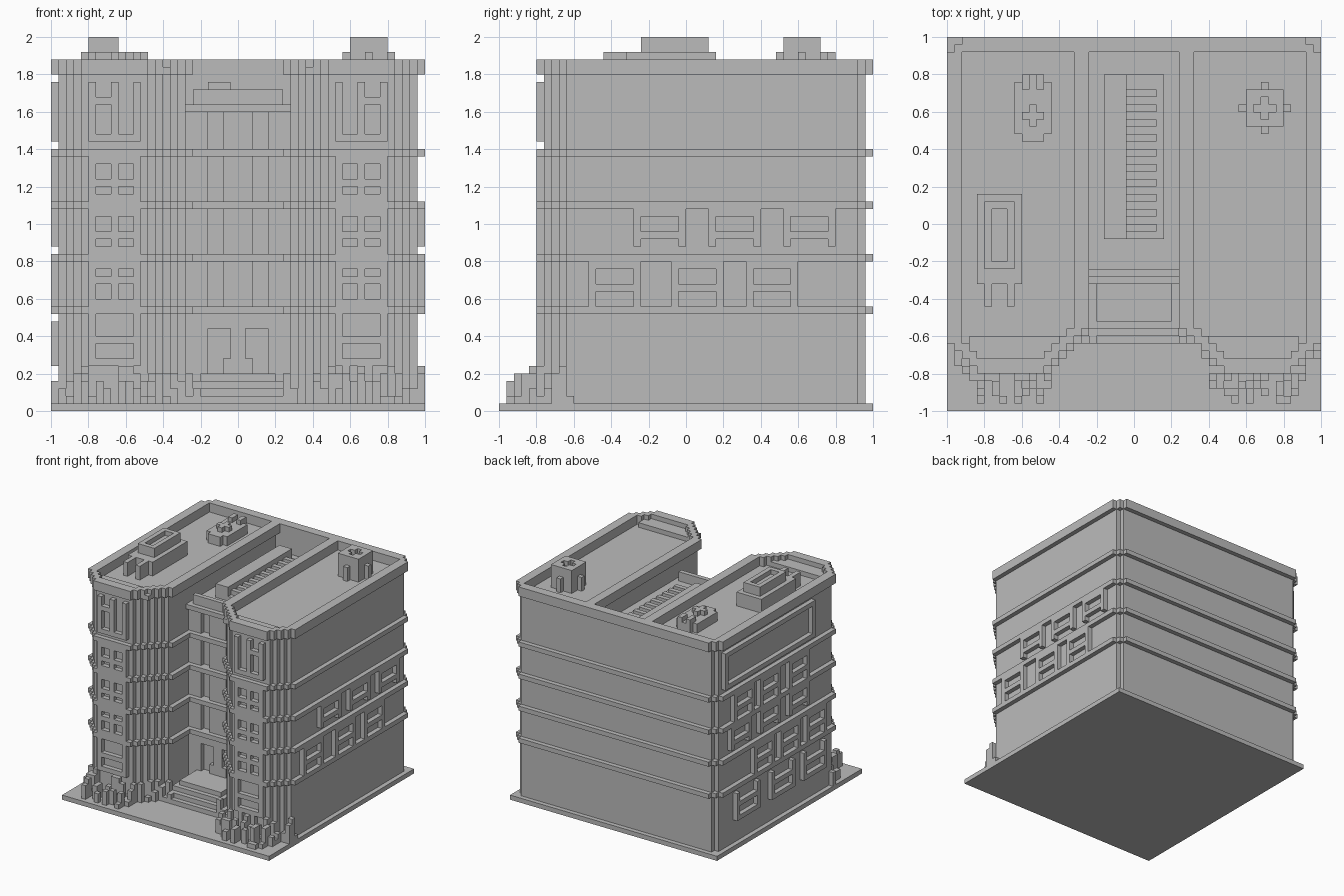
import bpy, bmesh, random

random.seed(4)
U = 0.04  # one block

cube = bpy.data.objects.get("Cube")
if cube:
    bpy.data.objects.remove(cube, do_unlink=True)

stone = bpy.data.materials.new("stone_grey")
stone.use_nodes = True
GREY = (0.5, 0.5, 0.5, 1)
stone.diffuse_color = GREY
stone.node_tree.nodes["Principled BSDF"].inputs["Base Color"].default_value = GREY


def finish(name, bm):
    bmesh.ops.recalc_face_normals(bm, faces=bm.faces)
    bmesh.ops.scale(bm, vec=(U, U, U), verts=bm.verts)
    mesh = bpy.data.meshes.new(name)
    bm.to_mesh(mesh)
    bm.free()
    mesh.materials.append(stone)
    obj = bpy.data.objects.new(name, mesh)
    bpy.context.collection.objects.link(obj)
    return obj


def boxes(name, items, mirror=False):
    """Items are (x0, x1, y0, y1, z0, z1) in blocks."""
    bm = bmesh.new()
    if mirror:
        items = items + [(-b, -a, *rest) for a, b, *rest in items]
    for x0, x1, y0, y1, z0, z1 in items:
        vs = bmesh.ops.create_cube(bm, size=1)["verts"]
        for v in vs:
            v.co.x = x1 if v.co.x > 0 else x0
            v.co.y = y1 if v.co.y > 0 else y0
            v.co.z = z1 if v.co.z > 0 else z0
    return finish(name, bm)


def prism(name, loops, z0, z1):
    """Extrude one or more outlines; nested outlines become holes."""
    bm = bmesh.new()
    edges = []
    for loop in loops:
        vs = [bm.verts.new((x, y, z0)) for x, y in loop]
        edges += [bm.edges.new((vs[i - 1], vs[i])) for i in range(len(vs))]
    bmesh.ops.triangle_fill(bm, edges=edges, use_beauty=True, normal=(0, 0, 1))
    top = bmesh.ops.extrude_face_region(bm, geom=bm.faces[:])["geom"]
    for v in top:
        if isinstance(v, bmesh.types.BMVert):
            v.co.z = z1
    return finish(name, bm)


def stairs(p, q, x_first):
    """Block-stepped diagonal from p to q."""
    n = abs(q[0] - p[0])
    sx = 1 if q[0] > p[0] else -1
    sy = 1 if q[1] > p[1] else -1
    x, y = p
    pts = [p]
    for _ in range(n):
        if x_first:
            pts += [(x + sx, y), (x + sx, y + sy)]
        else:
            pts += [(x, y + sy), (x + sx, y + sy)]
        x, y = x + sx, y + sy
    return pts


def half(d, start_y):
    """Outline of one wing, grown outward by d blocks."""
    return ([(7 - d, start_y)]
            + stairs((7 - d, -14), (12, -19 - d), True)
            + stairs((21, -19 - d), (24 + d, -16), False)
            + stairs((24 + d, 23), (23, 24 + d), True))


def flip(loop):
    return [(-x, y) for x, y in loop]


def whole(d, start_y):
    right = half(d, start_y)
    return right + flip(right)[::-1]


# Ground slab and main walls
boxes("ground_slab", [(-25, 25, -25, 25, 0, 1)])
prism("main_walls", [whole(0, -6)], 1, 41)
for i, z in enumerate((13, 20, 27, 34)):
    prism(f"floor_band_{i + 1}", [whole(1, -8)], z, z + 1)

# Upper wings with hollow parapets
for side, f in (("left", list), ("right", flip)):
    wing = f(half(0, 24))
    prism(f"{side}_wing_top", [wing], 41, 45)
    prism(f"{side}_parapet", [f(half(1, 25)), f(half(-1, 23))], 45, 47)
boxes("bay_roofs", [(9, 22, -18, -15, 45, 46)], True)
boxes("rear_parapet", [(-7, 7, 23, 24, 41, 45), (-7, 7, 23, 25, 45, 47)])

# Recessed entrance front
boxes("entrance_piers", [(4, 7, -7, -6, 1, 41), (0, 2, -7, -6, 13, 41),
                         (0, 1, -7, -6, 5, 13), (1, 5, -7, -6, 11, 13),
                         (1, 2, -7, -6, 5, 7)], True)
boxes("entrance_cornice", [(-7, 7, -8, -6, 40, 41), (-6, 6, -7, -6, 41, 43)])
boxes("entrance_steps", [(-5, 5, -13, -6, 1, 5)]
      + [(-6, 6, -13 - i, -7, 1, 5 - i) for i in (1, 2, 3)])

# Bay window frames: (floor bottom, floor top, rail heights)
bars = []
for z0, z1, rails in ((6, 13, (6, 9)), (14, 20, (14, 17, 19)),
                      (21, 27, (21, 23, 26)), (28, 34, (28, 30, 33)),
                      (36, 44, (36,))):
    posts = (13, 19) if z0 == 6 else (13, 16, 19)
    bars += [(x, x + 1, -20, -19, z0, z1) for x in posts]
    bars += [(13, 20, -20, -19, z, z + 1) for z in rails]
bars.append((16, 20, -20, -19, 41, 42))
boxes("bay_window_frames", bars, True)


def side_windows(name, sign, rows):
    """Rows are (bottom, top, rail heights, window starts along y, width)."""
    x0, x1 = sorted((24 * sign, 25 * sign))
    items = []
    for z0, z1, rails, starts, w in rows:
        for y in starts:
            items += [(x0, x1, a, a + 1, z0, z1) for a in (y, y + w - 1)]
            items += [(x0, x1, y, y + w, z, z + 1) for z in rails]
    boxes(name, items)


side_windows("left_window_frames", 1, [
    (14, 20, (16, 19), (-13, -2, 8), 7),
    (22, 27, (23, 26), (-7, 3, 13), 7)])
side_windows("right_window_frames", -1, [
    (6, 12, (6, 9), (-13, -2, 10), 8),
    (14, 20, (16, 19), (-13, -4, 5), 7),
    (22, 27, (23, 26), (-7, 3, 13), 7),
    (28, 34, (30, 33), (-7, 3, 12), 7),
    (36, 44, (36, 43), (-9,), 31)])

# Rooftop: louvred unit on the middle roof
boxes("louvre_unit", [(-4, 4, -2, 20, 41, 42), (-4, -1, -2, 20, 42, 44)]
      + [(-1, 3, y, y + 1, 42, 43) for y in range(-1, 19, 2)])

# Rooftop: ventilation box with open top and two pipes
boxes("vent_box", [(-21, -15, -8, 4, 45, 48), (-20, -16, -6, 3, 48, 49),
                   (-20, -19, -6, 3, 49, 50), (-17, -16, -6, 3, 49, 50),
                   (-20, -16, -6, -5, 49, 50), (-20, -16, 2, 3, 49, 50)]
      + [(x, x + 1, -11, -8, 45, 48) for x in (-20, -17)])

# Rooftop: small fan unit
boxes("fan_unit", [(-15, -12, 11, 20, 45, 47), (-16, -11, 12, 19, 45, 47),
                   (-14, -13, 13, 16, 47, 48), (-15, -12, 14, 15, 47, 48)]
      + [(x, x + 1, 18, 20, 47, 48) for x in (-15, -13)])

# Rooftop: round ribbed tank, one post per block of a stepped ring
ring = []
for i in range(-3, 4):
    for j in range(-3, 4):
        r = abs(i) + abs(j)
        if r <= 4 and max(abs(i), abs(j)) + r / 4 < 4:
            top = 48 if max(abs(i), abs(j)) == 3 else 49 if r < 2 else 50
            ring.append((17 + i, 18 + i, 15 + j, 16 + j, 45, top))
boxes("roof_tank", ring)

# Shrubs hugging the bays
for side, sign in (("left", 1), ("right", -1)):
    leaves = []
    for x in range(5, 25):
        front = -19 + max(0, x - 20)
        if x < 12:
            front = -14 - max(0, x - 7)
        reach = 2 if x < 10 else 5
        for k in range(reach):
            y = front - k
            h = random.randint(-1, 5) - k // 2
            if y > -25 and h > 0:
                a, b = sorted((sign * x, sign * (x + 1)))
                leaves.append((a, b, y - 1, y, 1, 1 + h))
    boxes(f"{side}_shrubs", leaves)
